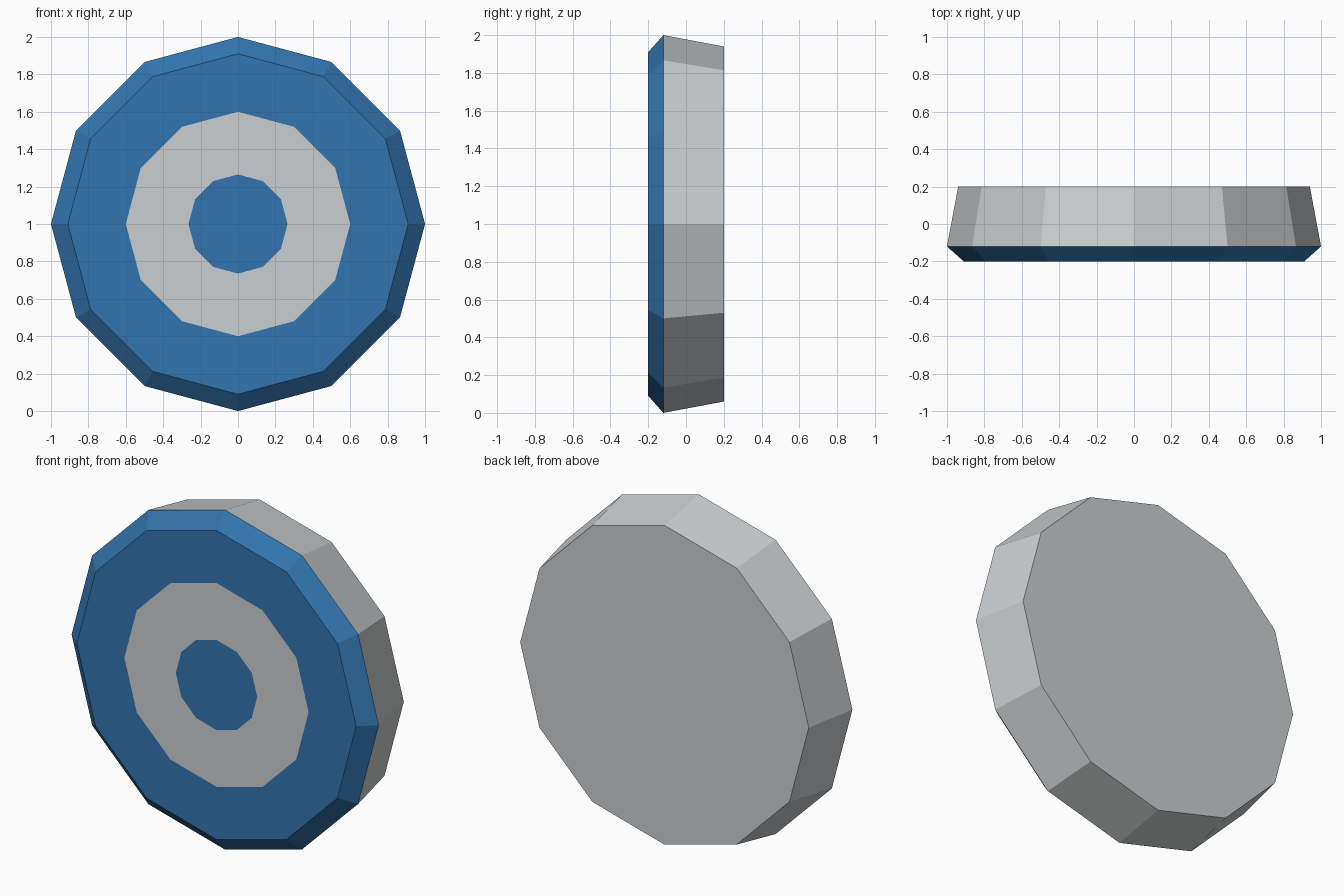
import bpy
import bmesh
import math

if "Cube" in bpy.data.objects:
    bpy.data.objects.remove(bpy.data.objects["Cube"])

SIDES = 12


def material(name, rgb):
    m = bpy.data.materials.new(name)
    m.diffuse_color = (*rgb, 1.0)
    m.use_nodes = True
    m.node_tree.nodes["Principled BSDF"].inputs["Base Color"].default_value = m.diffuse_color
    return m


blue = material("blue", (0.032, 0.178, 0.43))
grey = material("light grey", (0.60, 0.625, 0.635))

# Profile from the centre of the front to the rim at the back:
# radius, y, material of the band that ends at this ring
profile = [
    (0.265, -0.20, 0),  # centre spot
    (0.60, -0.20, 1),   # pale ring
    (0.91, -0.20, 0),   # outer face
    (1.00, -0.12, 0),   # bevelled front edge
    (0.94, 0.20, 1),    # tapering side
]

bm = bmesh.new()


def ring(radius, y):
    return [bm.verts.new((radius * math.sin(i * math.tau / SIDES), y,
                          1 + radius * math.cos(i * math.tau / SIDES)))
            for i in range(SIDES)]


# Front spot
previous = ring(*profile[0][:2])
bm.faces.new(previous).material_index = profile[0][2]

# Bands around the disc
for radius, y, mat in profile[1:]:
    current = ring(radius, y)
    for i in range(SIDES):
        j = (i + 1) % SIDES
        face = bm.faces.new((previous[i], previous[j], current[j], current[i]))
        face.material_index = mat
    previous = current

# Flat back
bm.faces.new(previous).material_index = 1
bmesh.ops.recalc_face_normals(bm, faces=bm.faces)

mesh = bpy.data.meshes.new("round_disc")
bm.to_mesh(mesh)
bm.free()
mesh.materials.append(blue)
mesh.materials.append(grey)
disc = bpy.data.objects.new("round_disc", mesh)
bpy.context.collection.objects.link(disc)
